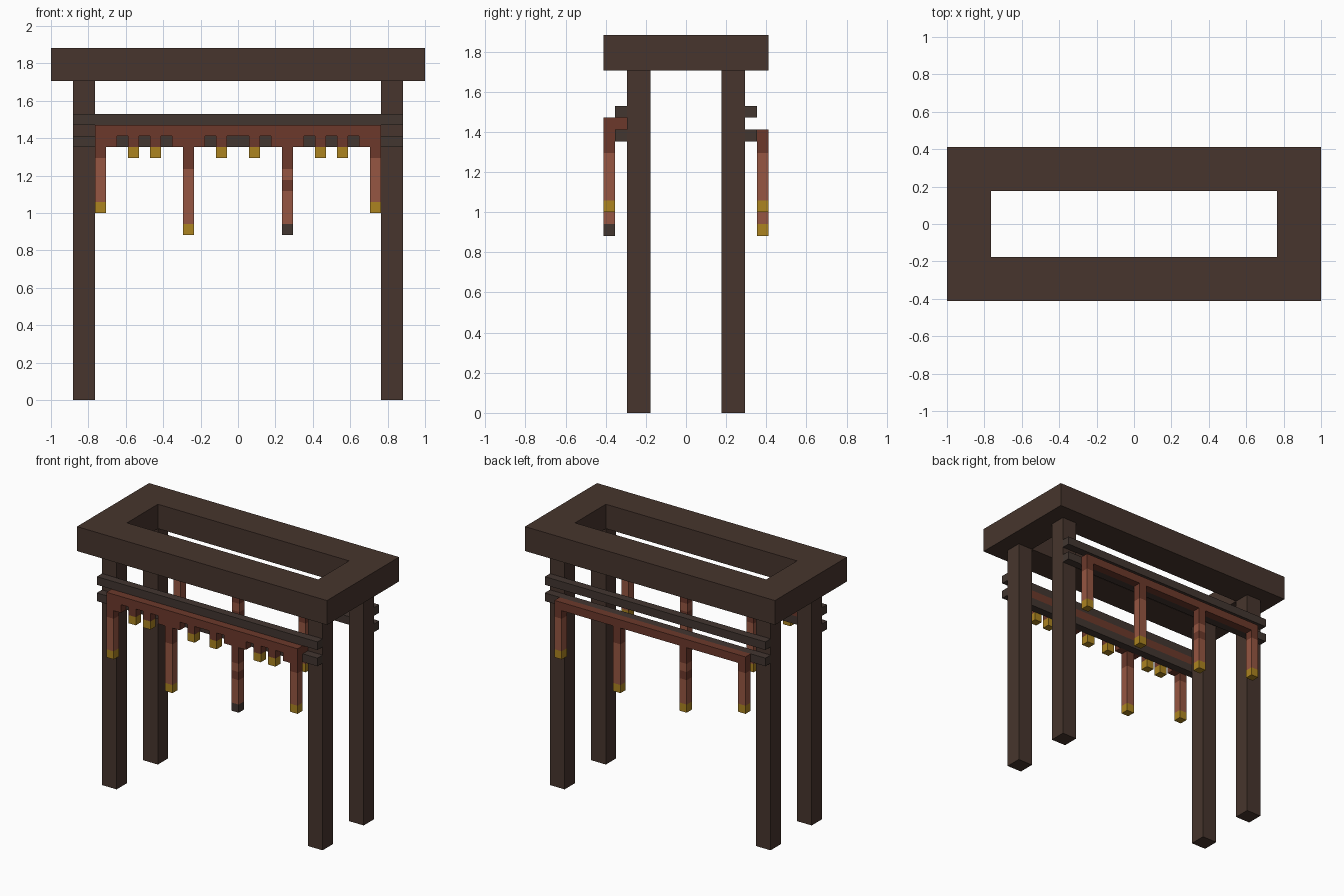
import bpy, bmesh

U = 1 / 17  # the whole gate sits on a grid of this size

if "Cube" in bpy.data.objects:
    bpy.data.objects.remove(bpy.data.objects["Cube"], do_unlink=True)


def material(name, rgb):
    lin = [(c / 255 / 12.92) if c <= 10 else ((c / 255 + 0.055) / 1.055) ** 2.4 for c in rgb]
    m = bpy.data.materials.new(name)
    m.use_nodes = True
    m.diffuse_color = (*lin, 1)
    m.node_tree.nodes["Principled BSDF"].inputs["Base Color"].default_value = (*lin, 1)
    return m


BROWN = material("dark brown wood", (71, 53, 45))
GREY = material("grey brown wood", (66, 54, 48))
RED = material("dark red lacquer", (108, 57, 43))
LIGHT = material("light red lacquer", (150, 86, 66))
GOLD = material("gold", (172, 132, 32))


def finish(name, bm, mats):
    bmesh.ops.recalc_face_normals(bm, faces=bm.faces[:])
    mesh = bpy.data.meshes.new(name)
    bm.to_mesh(mesh)
    bm.free()
    for m in mats:
        mesh.materials.append(m)
    obj = bpy.data.objects.new(name, mesh)
    bpy.context.collection.objects.link(obj)
    return obj


def stack(name, x, y, levels, mats):
    """Square column through the given heights, one material per segment."""
    bm = bmesh.new()
    rings = [[bm.verts.new((a * U, b * U, z * U)) for a, b in
              ((x[0], y[0]), (x[1], y[0]), (x[1], y[1]), (x[0], y[1]))] for z in levels]
    slots = list(dict.fromkeys(mats))
    for i, m in enumerate(mats):
        lo, hi = rings[i], rings[i + 1]
        for k in range(4):
            n = (k + 1) % 4
            bm.faces.new((lo[k], lo[n], hi[n], hi[k])).material_index = slots.index(m)
    bm.faces.new(rings[0]).material_index = slots.index(mats[0])
    bm.faces.new(rings[-1]).material_index = slots.index(mats[-1])
    return finish(name, bm, slots)


def box(name, x, y, z, mat):
    return stack(name, x, y, z, [mat])


# Top frame: rectangular ring
bm = bmesh.new()
corners = ((-1, -1), (1, -1), (1, 1), (-1, 1))
loops = [[bm.verts.new((sx * w * U, sy * d * U, z * U)) for sx, sy in corners]
         for w, d, z in ((17, 7, 29), (17, 7, 32), (13, 3, 32), (13, 3, 29))]
for i in range(4):
    a, b = loops[i], loops[(i + 1) % 4]
    for k in range(4):
        n = (k + 1) % 4
        bm.faces.new((a[k], a[n], b[n], b[k]))
finish("top_frame", bm, [BROWN])

# Posts and the paired rails fixed outside them
for s, side in ((-1, "front"), (1, "back")):
    y_post = sorted((3 * s, 5 * s))
    y_rail = sorted((5 * s, 6 * s))
    box(side + "_right_post", (-15, -13), y_post, (0, 29), BROWN)
    box(side + "_left_post", (13, 15), y_post, (0, 29), BROWN)
    box(side + "_lower_rail", (-15, 15), y_rail, (23, 24), GREY)
    box(side + "_upper_rail", (-15, 15), y_rail, (25, 26), GREY)

# Front valance: board with a notched lower edge
half = [(1, 2), (3, 6), (7, 8), (9, 10), (11, 13)]  # teeth on the left half
teeth = sorted([(-b, -a) for a, b in half] + half)
outline = [(13, 25), (-13, 25)]
for a, b in teeth:
    outline += [(a, 24), (a, 23), (b, 23), (b, 24)]
outline = [p for p in outline if p not in ((-13, 24), (13, 24))]
bm = bmesh.new()
face = bm.faces.new([bm.verts.new((x * U, -7 * U, z * U)) for x, z in outline])
ext = bmesh.ops.extrude_face_region(bm, geom=[face])
bmesh.ops.translate(bm, vec=(0, U, 0),
                    verts=[v for v in ext["geom"] if isinstance(v, bmesh.types.BMVert)])
finish("front_valance", bm, [RED])
box("front_valance_tongue", (-13, 13), (-6, -5), (24, 25), RED)

# Small gold pendants under the valance
for i, x in enumerate((-10, -8, -2, 1, 7, 9)):
    box(f"gold_pendant_{i + 1}", (x, x + 1), (-7, -6), (22, 23), GOLD)

# Back crossbar
box("back_crossbar", (-13, 13), (6, 7), (23, 24), RED)

# Hanging rods: the back set repeats the front set turned half round
for s, side in ((1, "front"), (-1, "back")):
    y = sorted((-7 * s, -6 * s))
    tip = GREY if side == "front" else GOLD
    rods = (("outer_a", -13, (17, 18, 22, 23), [GOLD, LIGHT, RED]),
            ("inner_a", -5, (15, 16, 21, 23), [GOLD, LIGHT, RED]),
            ("inner_b", 4, (15, 16, 19, 20, 21, 23), [tip, LIGHT, RED, LIGHT, RED]),
            ("outer_b", 12, (17, 18, 22, 23), [GOLD, LIGHT, RED]))
    for name, x, levels, mats in rods:
        stack(f"{side}_rod_{name}", sorted((x * s, (x + 1) * s)), y, levels, mats)
